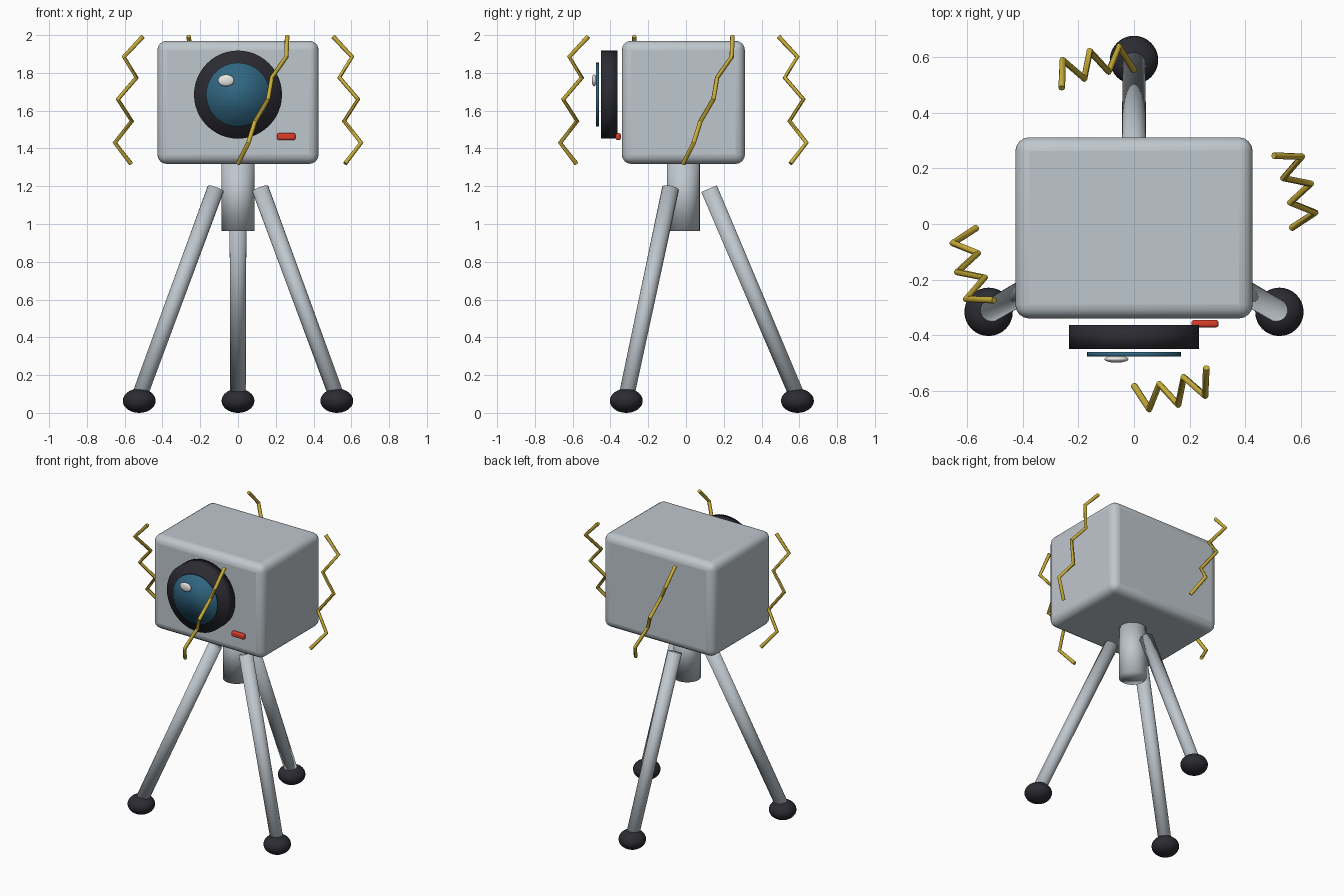
import bpy
import math
from mathutils import Vector, Matrix

if "Cube" in bpy.data.objects:
    bpy.data.objects.remove(bpy.data.objects["Cube"])

Y0 = -0.014  # tripod axis position along y


def material(name, rgb):
    m = bpy.data.materials.new(name)
    m.diffuse_color = (*rgb, 1)
    m.use_nodes = True
    m.node_tree.nodes["Principled BSDF"].inputs["Base Color"].default_value = m.diffuse_color
    return m


GREY = material("light grey metal", (0.52, 0.57, 0.61))
BLACK = material("charcoal rubber", (0.024, 0.024, 0.032))
BLUE = material("blue glass", (0.03, 0.135, 0.225))
WHITE = material("white glint", (0.8, 0.8, 0.78))
RED = material("red button", (0.7, 0.045, 0.025))
YELLOW = material("mustard yellow", (0.6, 0.43, 0.04))


def finish(name, mat):
    ob = bpy.context.object
    ob.name = name
    ob.data.materials.append(mat)
    bpy.ops.object.shade_smooth()
    return ob


def rod(name, a, b, r1, r2, mat, sides=32):
    """Round bar from a to b, radius r1 to r2."""
    a, b = Vector(a), Vector(b)
    d = b - a
    bpy.ops.mesh.primitive_cone_add(
        vertices=sides, radius1=r1, radius2=r2, depth=d.length,
        location=(a + b) / 2, rotation=d.to_track_quat('Z', 'Y').to_euler())
    return finish(name, mat)


def rounded_box(name, lo, hi, bevel, mat):
    lo, hi = Vector(lo), Vector(hi)
    bpy.ops.mesh.primitive_cube_add(size=1, location=(lo + hi) / 2)
    ob = bpy.context.object
    ob.data.transform(Matrix.Diagonal((*(hi - lo), 1)))
    mod = ob.modifiers.new("round edges", 'BEVEL')
    mod.width, mod.segments = bevel, 4
    finish(name, mat)
    bpy.ops.object.shade_smooth_by_angle(angle=math.radians(35))
    return ob


def ellipsoid(name, centre, radii, mat):
    bpy.ops.mesh.primitive_uv_sphere_add(segments=32, ring_count=16, location=centre)
    bpy.context.object.data.transform(Matrix.Diagonal((*radii, 1)))
    return finish(name, mat)


# Camera body, lens and details
rounded_box("camera_body", (-0.427, -0.34, 1.318), (0.427, 0.312, 1.97), 0.05, GREY)
rod("lens_barrel", (0, -0.363, 1.685), (0, -0.449, 1.685), 0.233, 0.233, BLACK, 48)
rod("lens_glass", (0, -0.461, 1.685), (0, -0.476, 1.685), 0.169, 0.169, BLUE, 48)
ellipsoid("lens_glint", (-0.063, -0.486, 1.76), (0.043, 0.013, 0.031), WHITE)
rounded_box("record_button", (0.207, -0.372, 1.444), (0.304, -0.345, 1.481), 0.01, RED)

# Tripod: centre column, three splayed legs with rubber feet
rod("centre_column", (0, Y0, 0.963), (0, Y0, 1.34), 0.087, 0.087, GREY)
for i in range(3):
    ang = math.radians(90 + 120 * i)

    def at(r, z):
        return (r * math.cos(ang), Y0 + r * math.sin(ang), z)

    rod(f"tripod_leg_{i + 1}", at(0.136, 1.187), at(0.604, 0.085), 0.045, 0.041, GREY, 24)
    ellipsoid(f"rubber_foot_{i + 1}", at(0.604, 0.064), (0.087, 0.087, 0.064), BLACK)

# Four zigzag wires, one per side, each a quarter turn from the last
ZIGZAG = [(0.503, 0.26, 1.993), (0.604, 0.256, 1.885), (0.537, 0.179, 1.775),
          (0.636, 0.159, 1.66), (0.562, 0.091, 1.545), (0.652, 0.055, 1.43),
          (0.567, 0.0, 1.32)]
for i in range(4):
    curve = bpy.data.curves.new(f"zigzag_wire_{i + 1}", 'CURVE')
    curve.dimensions = '3D'
    curve.bevel_depth = 0.012
    curve.bevel_resolution = 2
    curve.use_fill_caps = True
    spline = curve.splines.new('POLY')
    spline.points.add(len(ZIGZAG) - 1)
    turn = Matrix.Rotation(math.radians(90 * i), 3, 'Z')
    for pt, co in zip(spline.points, ZIGZAG):
        pt.co = (*(turn @ Vector(co) + Vector((0, Y0, 0))), 1)
    curve.materials.append(YELLOW)
    ob = bpy.data.objects.new(f"zigzag_wire_{i + 1}", curve)
    bpy.context.collection.objects.link(ob)
    bpy.ops.object.select_all(action='DESELECT')
    ob.select_set(True)
    bpy.context.view_layer.objects.active = ob
    bpy.ops.object.convert(target='MESH')
    bpy.ops.object.shade_smooth_by_angle(angle=math.radians(50))
